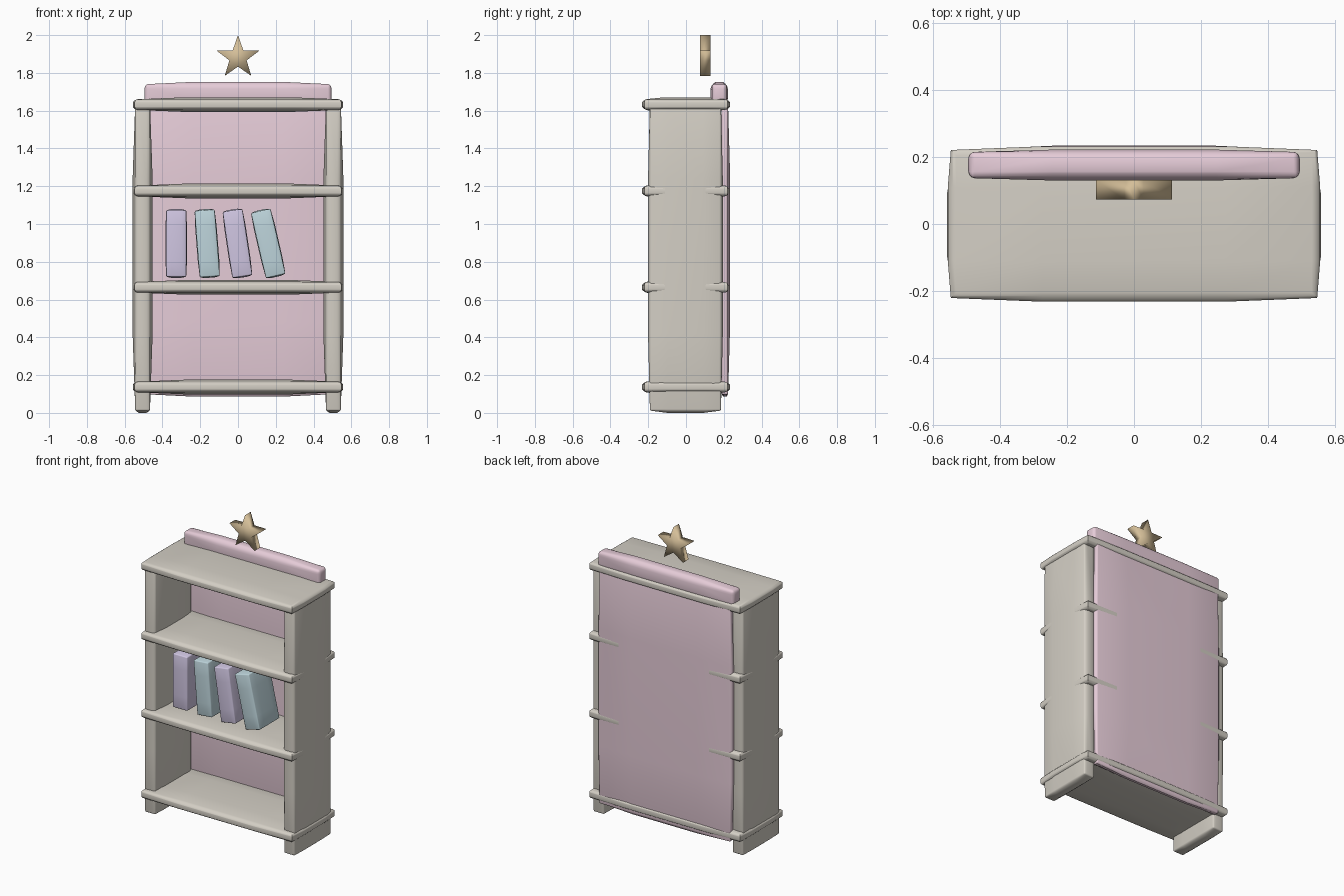
import bpy, bmesh, math
from mathutils import Matrix, Vector

if "Cube" in bpy.data.objects:
    bpy.data.objects.remove(bpy.data.objects["Cube"])


def srgb(r, g, b):
    return [((c / 255 + 0.055) / 1.055) ** 2.4 for c in (r, g, b)] + [1.0]


def material(name, rgb):
    m = bpy.data.materials.new(name)
    m.diffuse_color = srgb(*rgb)
    m.use_nodes = True
    m.node_tree.nodes["Principled BSDF"].inputs["Base Color"].default_value = m.diffuse_color
    return m


GREY = material("warm_grey", (212, 207, 197))
PINK = material("dusty_pink", (230, 204, 216))
LILAC = material("lilac", (208, 198, 226))
BLUE = material("pale_blue", (190, 213, 220))
GOLD = material("soft_gold", (212, 190, 152))


def add_object(name, bm, mat, location, angle):
    bmesh.ops.recalc_face_normals(bm, faces=bm.faces)
    mesh = bpy.data.meshes.new(name)
    bm.to_mesh(mesh)
    bm.free()
    mesh.materials.append(mat)
    mesh.shade_smooth()
    mesh.set_sharp_from_angle(angle=math.radians(angle))
    ob = bpy.data.objects.new(name, mesh)
    ob.location = location
    bpy.context.collection.objects.link(ob)
    return ob


def soft_box(name, centre, half, bulge, bevel, mat, tilt=0.0, square_plan=False):
    """Box with rounded edges whose faces swell towards their middles."""
    bm = bmesh.new()
    bmesh.ops.create_cube(bm, size=2, matrix=Matrix.Diagonal((*half, 1)))
    edges = [e for e in bm.edges
             if not (square_plan and abs(e.verts[0].co.z - e.verts[1].co.z) > 1e-4)]
    bmesh.ops.bevel(bm, geom=edges, offset=bevel, segments=3, profile=0.5,
                    affect='EDGES', clamp_overlap=True)
    # loops at half way so that the swelling has flat middles
    for axis in range(3):
        for s in (-0.5, 0.5):
            normal = Vector((0, 0, 0))
            normal[axis] = 1
            geom = bm.verts[:] + bm.edges[:] + bm.faces[:]
            bmesh.ops.bisect_plane(bm, geom=geom, plane_co=normal * s * half[axis],
                                   plane_no=normal, dist=1e-5)
    for v in bm.verts:
        u = [v.co[i] / half[i] for i in range(3)]
        f = [max(0.0, min(1.0, (1 - abs(t)) * 2)) for t in u]
        for i in range(3):
            j, k = (i + 1) % 3, (i + 2) % 3
            v.co[i] += bulge[i] * u[i] * f[j] * f[k]
    ob = add_object(name, bm, mat, centre, 35)
    ob.rotation_euler.y = tilt
    return ob


# side panels, reaching the floor as feet
for side, x in (("left", -0.505), ("right", 0.505)):
    soft_box("side_panel_" + side, (x, -0.003, 0.829), (0.039, 0.188, 0.817),
             (0.014, 0.010, 0.012), 0.008, GREY)

# shelves
for i, z in enumerate((0.137, 0.665, 1.175, 1.632)):
    soft_box("shelf_%d" % (i + 1), (0, 0, z), (0.547, 0.221, 0.028),
             (0.009, 0.011, 0.011), 0.016, GREY, square_plan=True)

# back panel and header board
soft_box("back_panel", (0, 0.206, 0.86), (0.475, 0.017, 0.762),
         (0.010, 0.011, 0.012), 0.006, PINK)
soft_box("header_board", (0, 0.176, 1.69), (0.49, 0.039, 0.050),
         (0.005, 0.007, 0.012), 0.014, PINK)

# leaning books
for i, (x, lean) in enumerate(((-0.327, 0), (-0.163, 4.5), (-0.003, 8.5), (0.16, 13))):
    soft_box("book_%d" % (i + 1), (x, -0.03, 0.897), (0.053, 0.105, 0.176),
             (0.004, 0.006, 0.006), 0.006, (LILAC, BLUE)[i % 2],
             tilt=-math.radians(lean))

# star ornament: extruded five-pointed outline
bm = bmesh.new()
ring = []
for i in range(10):
    r = 0.119 if i % 2 == 0 else 0.048
    a = math.pi / 2 + i * math.pi / 5
    ring.append(bm.verts.new((r * math.cos(a), -0.029, r * math.sin(a))))
face = bm.faces.new(ring)
out = bmesh.ops.extrude_face_region(bm, geom=[face], use_keep_orig=True)
bmesh.ops.translate(bm, vec=(0, 0.058, 0),
                    verts=[g for g in out["geom"] if isinstance(g, bmesh.types.BMVert)])
bmesh.ops.triangulate(bm, faces=[f for f in bm.faces if len(f.verts) > 4])
add_object("star_ornament", bm, GOLD, (0, 0.102, 1.881), 180)
